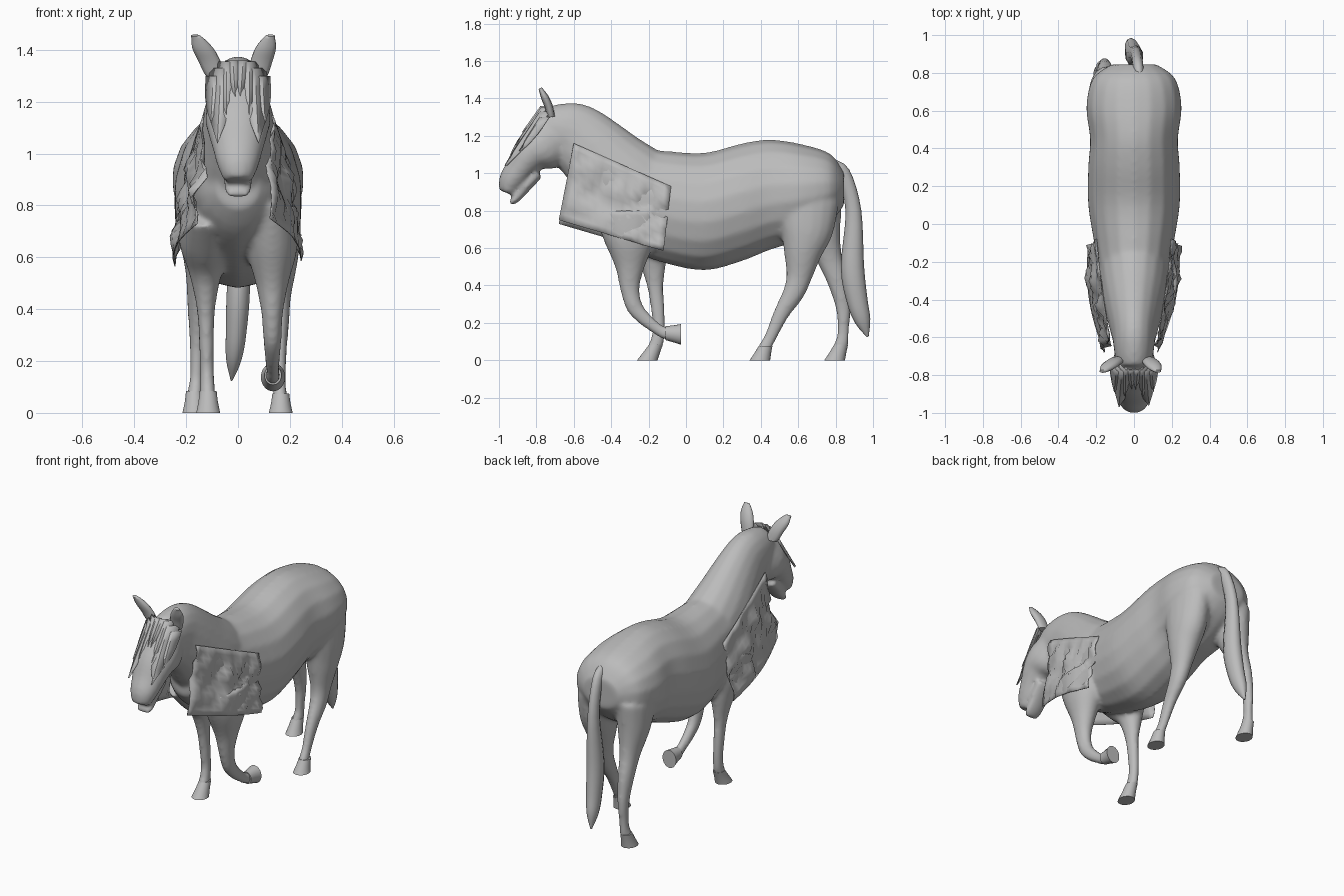
import bpy, bmesh, math
from mathutils import Vector, noise

if "Cube" in bpy.data.objects:
    bpy.data.objects.remove(bpy.data.objects["Cube"])

UP = Vector((0, 0, 1))
ALONG = Vector((0, 1, 0))
SIDEWAYS = Vector((1, 0, 0))

grey = bpy.data.materials.new("plain grey")
grey.use_nodes = True
grey.diffuse_color = (0.5, 0.5, 0.5, 1)
grey.node_tree.nodes["Principled BSDF"].inputs["Base Color"].default_value = grey.diffuse_color


def finish(bm, name, angle=60):
    """Turn a bmesh into a smooth shaded object with crisp edges."""
    bmesh.ops.recalc_face_normals(bm, faces=bm.faces)
    mesh = bpy.data.meshes.new(name)
    bm.to_mesh(mesh)
    bm.free()
    mesh.materials.append(grey)
    obj = bpy.data.objects.new(name, mesh)
    bpy.context.collection.objects.link(obj)
    bpy.ops.object.select_all(action="DESELECT")
    obj.select_set(True)
    bpy.context.view_layer.objects.active = obj
    bpy.ops.object.shade_smooth_by_angle(angle=math.radians(angle))
    return obj


def resample(rows, steps):
    """Smooth curve through the stations."""
    out = []
    last = len(rows) - 1
    for i in range(last):
        before, here, there, after = [
            Vector(rows[min(max(i + k, 0), last)]) for k in (-1, 0, 1, 2)]
        for s in range(steps):
            t = s / steps
            slope_here, slope_there = (there - before) / 2, (after - here) / 2
            ease = t * t * (3 - 2 * t)
            out.append(here.lerp(there, ease) + slope_here * t * (1 - t) ** 2
                       - slope_there * t * t * (1 - t))
    return out + [Vector(rows[last])]


def loft(bm, rows, x_start=0, x_end=0, across=None, sides=18, steps=4):
    """Ellipses along a side-profile path: y, z, half depth, half width."""
    rows = resample(rows, steps)
    last = len(rows) - 1
    rings = []
    for i, (y, z, depth, width) in enumerate(rows):
        ahead, behind = rows[min(i + 1, last)], rows[max(i - 1, 0)]
        tangent = Vector((0, ahead[0] - behind[0], ahead[1] - behind[1])).normalized()
        normal = across or tangent.cross(SIDEWAYS)
        centre = Vector((x_start + (x_end - x_start) * i / last, y, z))
        turns = [math.tau * k / sides for k in range(sides)]
        rings.append([bm.verts.new(centre + normal * depth * math.cos(w)
                                   + SIDEWAYS * width * math.sin(w)) for w in turns])
    for ring, following in zip(rings, rings[1:]):
        for k in range(sides):
            j = (k + 1) % sides
            bm.faces.new((ring[k], ring[j], following[j], following[k]))
    bm.faces.new(rings[0])
    bm.faces.new(rings[-1])


def narrowed(rows, ratio):
    """Add a half width to each row, in proportion to its half depth."""
    return [(y, z, r, min(r * ratio, 0.1)) for y, z, r in rows]


skin = bmesh.new()

# Barrel, from chest to rump
loft(skin, [(-.55, .87, .08, .08), (-.46, .87, .18, .15), (-.3, .86, .27, .185),
            (-.12, .82, .3, .21), (.1, .795, .315, .245), (.3, .845, .315, .245),
            (.45, .885, .295, .235), (.62, .9, .255, .255), (.77, .92, .185, .22),
            (.845, .92, .09, .12)], across=UP)

# Neck, starting at the poll
loft(skin, [(-.755, 1.23, .12, .09), (-.68, 1.225, .15, .105), (-.6, 1.2, .18, .115),
            (-.5, 1.12, .2, .14), (-.36, .98, .235, .175), (-.2, .86, .25, .19)])

# Head and lower jaw
loft(skin, [(-.67, 1.22, .13, .09), (-.76, 1.15, .14, .125), (-.83, 1.1, .105, .12),
            (-.89, 1.02, .08, .098), (-.935, .955, .068, .08), (-.957, .895, .045, .055)])
loft(skin, [(-.79, 1, .03, .07), (-.86, .925, .03, .062),
            (-.91, .865, .024, .055), (-.94, .835, .012, .042)])


def leg(name, x_top, x_foot, rows, sole):
    """Limb fused into the skin, with a separate flaring hoof."""
    ankle_y, ankle_z, ankle_r = rows[-1]
    core = ((ankle_y + sole[0]) / 2, (ankle_z + sole[1]) / 2, ankle_r)
    loft(skin, narrowed(rows + [core], 0.8), x_top, x_foot)
    bm = bmesh.new()
    loft(bm, [(ankle_y, ankle_z, .037, .033), (*core[:2], .045, .038), (*sole, .055, .047)],
         x_foot, x_foot, ALONG if sole[1] == 0 else UP, steps=2)
    finish(bm, name + "_hoof", 40)


leg("left_hind", .14, .165,
    [(.65, .85, .17), (.645, .7, .145), (.625, .58, .105), (.605, .45, .07),
     (.575, .36, .058), (.51, .25, .043), (.45, .12, .033), (.425, .075, .036)],
    (.395, 0))
leg("right_hind", -.14, -.168,
    [(.69, .85, .15), (.72, .7, .11), (.765, .55, .07), (.81, .42, .055),
     (.84, .28, .04), (.84, .15, .032), (.83, .085, .038)],
    (.795, 0))
leg("right_fore", -.13, -.115,
    [(-.28, .8, .2), (-.22, .66, .14), (-.18, .54, .08), (-.165, .4, .045),
     (-.15, .26, .037), (-.145, .16, .034), (-.16, .085, .038)],
    (-.207, 0))
leg("left_fore", .13, .135,
    [(-.3, .8, .2), (-.3, .64, .14), (-.3, .5, .08), (-.3, .38, .052),
     (-.275, .285, .045), (-.22, .22, .038), (-.15, .165, .032), (-.11, .145, .035)],
    (-.028, .138))

# Body skin: all shells fused into one smooth surface
body = finish(skin, "body")
fuse = body.modifiers.new("fuse", "REMESH")
fuse.mode = "VOXEL"
fuse.voxel_size = 0.012
fuse.use_smooth_shade = True
relax = body.modifiers.new("relax", "SMOOTH")
relax.iterations = 10

# Tail
bm = bmesh.new()
loft(bm, narrowed([(.77, 1.04, .035), (.84, 1, .038), (.895, .8, .042), (.89, .5, .062),
                   (.915, .32, .056), (.945, .21, .042), (.972, .125, .005)], 0.75),
     .03, -.025, sides=10)
finish(bm, "tail")

# Ears
for name, x_base, x_tip in (("left_ear", .075, .125), ("right_ear", -.085, -.165)):
    bm = bmesh.new()
    loft(bm, narrowed([(-.72, 1.3, .02), (-.735, 1.36, .022),
                       (-.757, 1.41, .02), (-.78, 1.455, .009)], 2),
         x_base, x_tip, sides=10)
    finish(bm, name)


def sheet(bm, columns, rows, place):
    """Grid of faces, each corner placed by a function of u and v."""
    grid = [[bm.verts.new(place(i / columns, j / rows)) for j in range(rows + 1)]
            for i in range(columns + 1)]
    for r, q in zip(grid, grid[1:]):
        for j in range(rows):
            bm.faces.new((r[j], r[j + 1], q[j + 1], q[j]))


def shoulder_sheet(name, side, front_low_x, drop):
    """Crumpled cloth hanging close over one shoulder."""
    front_top, rear_top = Vector((.13, -.6, 1.16)), Vector((.2, -.08, .93))
    front_low, rear_low = Vector((front_low_x, -.68, .75)), Vector((.245, -.12, .585))

    def place(u, v):
        p = front_top.lerp(rear_top, u).lerp(front_low.lerp(rear_low, u), v)
        fold = noise.noise(Vector((u * 7 + v * 3, v * 3, side * 3)))
        p.x += .03 * math.sin(math.pi * u) * (.2 + v) + .06 * fold * math.sin(math.pi * v) ** .5
        p.z -= drop * v
        p.x *= side
        return p

    bm = bmesh.new()
    sheet(bm, 16, 12, place)
    obj = finish(bm, name, 50)
    obj.modifiers.new("thickness", "SOLIDIFY").thickness = .004


shoulder_sheet("left_shoulder_sheet", 1, .125, 0)
shoulder_sheet("right_shoulder_sheet", -1, .16, .02)


def lock(bm, x, half, top, tip, lean):
    """Folded blade of hair lying on the face and tapering to a point."""
    def place(u, v):
        px = x + lean * v + (u * 2 - 1) * half * (1 - v ** 3)
        z = top + (tip - top) * v
        ridge = .012 if u == .5 else 0
        return Vector((px, -.775 - .7 * (1.35 - z) + 5 * px * px - ridge, z))
    sheet(bm, 2, 4, place)


# Forelock: long outer blades and short middle ones
bm = bmesh.new()
for s in (-1, 1):
    lock(bm, s * .095, .03, 1.3, 1.12, s * .01)
    lock(bm, s * .065, .045, 1.33, 1.04, s * .015)
    lock(bm, s * .045, .035, 1.355, 1.15, 0)
    lock(bm, s * .02, .03, 1.36, 1.22, s * -.01)
bmesh.ops.remove_doubles(bm, verts=bm.verts, dist=.0001)
forelock = finish(bm, "forelock", 30)
forelock.modifiers.new("thickness", "SOLIDIFY").thickness = .004
